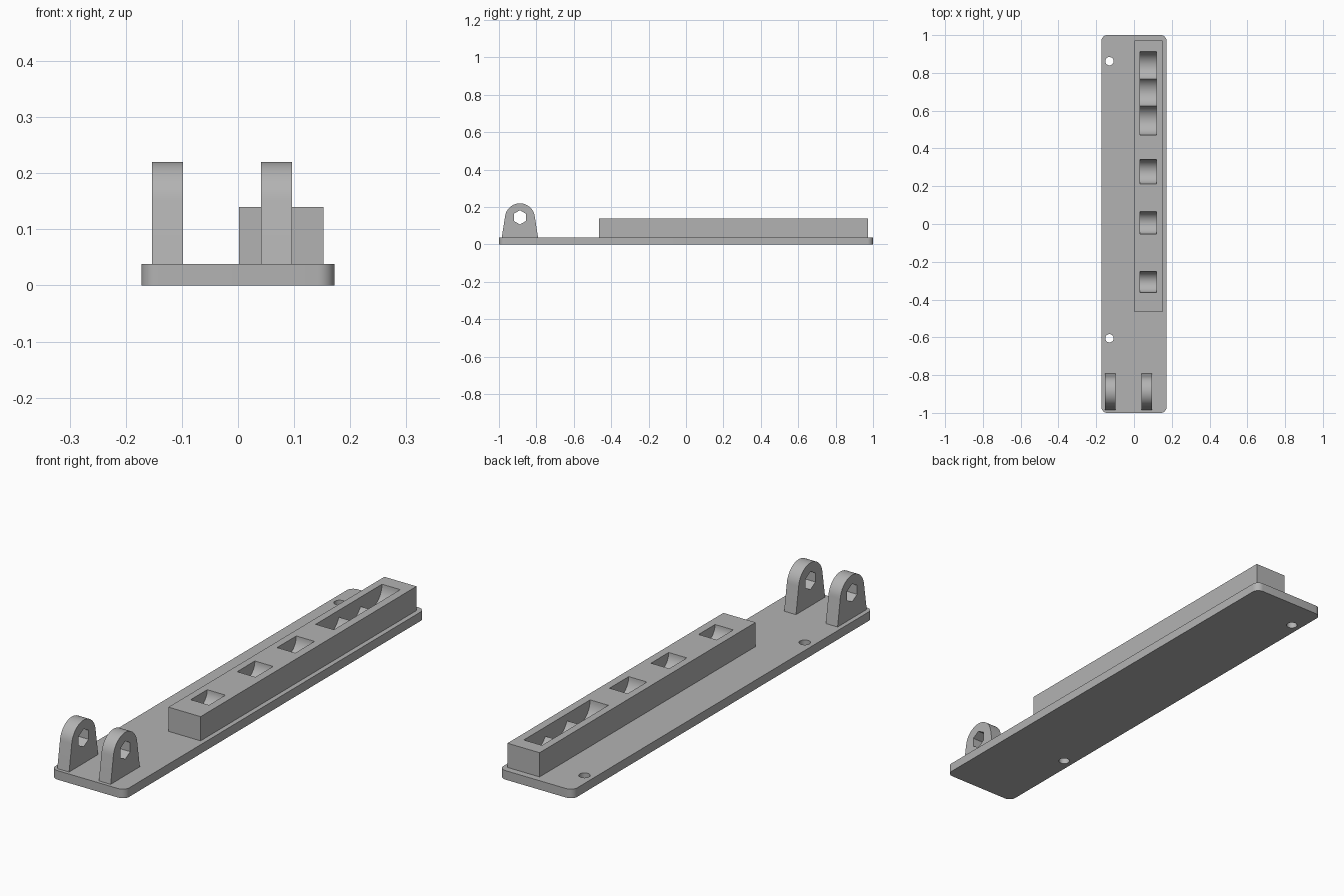
import bpy, bmesh, math
from mathutils import Vector

cube = bpy.data.objects.get("Cube")
if cube:
    bpy.data.objects.remove(cube, do_unlink=True)

grey = bpy.data.materials.new("plain_grey")
grey.use_nodes = True
colour = (0.45, 0.45, 0.45, 1)
grey.diffuse_color = colour
grey.node_tree.nodes["Principled BSDF"].inputs["Base Color"].default_value = colour


def arc(cx, cy, r, start, end, steps):
    """Points on an arc, angles in degrees."""
    angles = [math.radians(start + (end - start) * i / steps) for i in range(steps + 1)]
    return [(cx + r * math.cos(a), cy + r * math.sin(a)) for a in angles]


def prism(name, profile, axis, low, high):
    """Extrude a closed profile along x (profile in y, z) or z (profile in x, y)."""
    place = (lambda u, v: (low, u, v)) if axis == "x" else (lambda u, v: (u, v, low))
    bm = bmesh.new()
    face = bm.faces.new([bm.verts.new(place(u, v)) for u, v in profile])
    top = bmesh.ops.extrude_face_region(bm, geom=[face])["geom"]
    shift = Vector((high - low, 0, 0) if axis == "x" else (0, 0, high - low))
    bmesh.ops.translate(bm, vec=shift, verts=[g for g in top if isinstance(g, bmesh.types.BMVert)])
    bmesh.ops.recalc_face_normals(bm, faces=bm.faces)
    mesh = bpy.data.meshes.new(name)
    bm.to_mesh(mesh)
    bm.free()
    mesh.materials.append(grey)
    obj = bpy.data.objects.new(name, mesh)
    bpy.context.collection.objects.link(obj)
    return obj


def select(obj):
    bpy.ops.object.select_all(action="DESELECT")
    obj.select_set(True)
    bpy.context.view_layer.objects.active = obj


def cut(obj, cutter):
    """Subtract the cutter and discard it."""
    select(obj)
    mod = obj.modifiers.new("cut", "BOOLEAN")
    mod.operation, mod.solver, mod.object = "DIFFERENCE", "EXACT", cutter
    bpy.ops.object.modifier_apply(modifier=mod.name)
    bpy.data.objects.remove(cutter, do_unlink=True)


def smooth(obj):
    select(obj)
    bpy.ops.object.shade_smooth_by_angle(angle=math.radians(30))


# Base plate with rounded corners and two screw holes
half_w, half_l, corner, plate_top = 0.172, 1.0, 0.03, 0.038
outline = []
for i, (sx, sy) in enumerate([(1, 1), (-1, 1), (-1, -1), (1, -1)]):
    outline += arc(sx * (half_w - corner), sy * (half_l - corner), corner, 90 * i, 90 * i + 90, 8)
plate = prism("base_plate", outline, "z", 0, plate_top)
for y in (0.862, -0.605):
    cut(plate, prism("hole_cutter", arc(-0.13, y, 0.022, 0, 360, 32)[:-1], "z", -0.1, 0.1))
smooth(plate)

# Holder bar with round-bottomed pockets: centre along the bar, radius
bar_top = 0.14
bar = prism("holder_bar", [(-0.466, plate_top), (0.972, plate_top), (0.972, bar_top), (-0.466, bar_top)],
            "x", 0.002, 0.152)
pockets = [(-0.307, 0.055), (0.006, 0.059), (0.277, 0.064), (0.55, 0.08), (0.699, 0.08), (0.835, 0.077)]
for y, r in pockets:
    cut(bar, prism("pocket_cutter", arc(y, bar_top, r, 0, 360, 48)[:-1], "x", 0.033, 0.118))
smooth(bar)

# Pair of tapered, round-topped hinge lugs with six-sided holes
lug_y, pivot_z = -0.888, 0.145
for name, x in (("right_lug", -0.153), ("left_lug", 0.041)):
    shape = [(lug_y - 0.097, plate_top), (lug_y + 0.097, plate_top)]
    shape += arc(lug_y, pivot_z - 0.005, 0.08, 8, 172, 24)
    lug = prism(name, shape, "x", x, x + 0.055)
    cut(lug, prism("pivot_cutter", arc(lug_y, pivot_z, 0.038, 30, 390, 6)[:-1], "x", x - 0.1, x + 0.15))
    smooth(lug)
